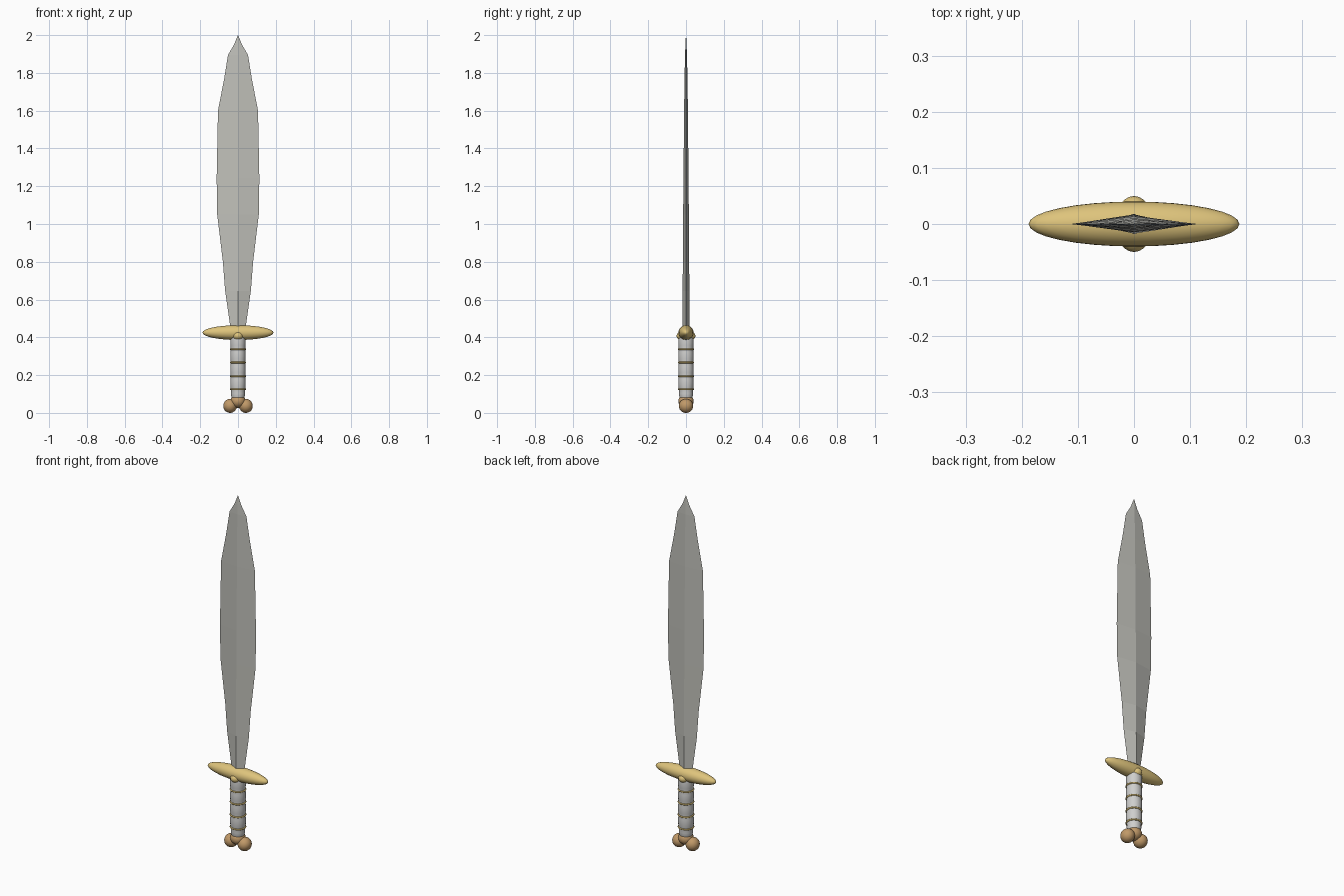
import bpy, bmesh, math
from mathutils import Matrix

cube = bpy.data.objects.get("Cube")
if cube:
    bpy.data.objects.remove(cube, do_unlink=True)


def material(name, rgb):
    m = bpy.data.materials.new(name)
    m.use_nodes = True
    m.diffuse_color = (*rgb, 1)
    bsdf = m.node_tree.nodes["Principled BSDF"]
    bsdf.inputs["Base Color"].default_value = (*rgb, 1)
    return m


STEEL = material("steel", (0.53, 0.53, 0.49))
GOLD = material("gold", (0.73, 0.55, 0.20))
WRAP = material("pale wrap", (0.62, 0.62, 0.61))
BRONZE = material("bronze", (0.53, 0.32, 0.14))


def finish(bm, name, mat, smooth=True):
    bmesh.ops.recalc_face_normals(bm, faces=bm.faces)
    mesh = bpy.data.meshes.new(name)
    bm.to_mesh(mesh)
    bm.free()
    mesh.materials.append(mat)
    for p in mesh.polygons:
        p.use_smooth = smooth
    obj = bpy.data.objects.new(name, mesh)
    bpy.context.collection.objects.link(obj)
    return obj


def loft(rings, bm):
    """Skin equal-sized rings of points and cap both ends."""
    loops = [[bm.verts.new(p) for p in ring] for ring in rings]
    n = len(loops[0])
    for a, b in zip(loops, loops[1:]):
        for i in range(n):
            j = (i + 1) % n
            bm.faces.new((a[i], a[j], b[j], b[i]))
    bm.faces.new(loops[0])
    bm.faces.new(loops[-1])


def ellipsoid(name, mat, centre, radii, segments=24, rings=14):
    bm = bmesh.new()
    bmesh.ops.create_uvsphere(bm, u_segments=segments, v_segments=rings, radius=1)
    bm.transform(Matrix.Translation(centre) @ Matrix.Diagonal((*radii, 1)))
    return finish(bm, name, mat)


# Blade: diamond section following a leaf outline (z, half width, half thickness)
outline = [(0.42, 0.038, 0.018), (0.465, 0.042, 0.018), (0.645, 0.068, 0.0175),
           (0.80, 0.080, 0.017), (1.05, 0.110, 0.015), (1.24, 0.113, 0.0135),
           (1.60, 0.106, 0.010), (1.77, 0.073, 0.008), (1.895, 0.053, 0.005),
           (1.95, 0.021, 0.003), (2.0, 0.001, 0.0005)]
bm = bmesh.new()
loft([[(w, 0, z), (0, t, z), (-w, 0, z), (0, -t, z)] for z, w, t in outline], bm)
finish(bm, "blade", STEEL, smooth=False)

# Crossguard with a raised boss through its middle
ellipsoid("crossguard", GOLD, (0, 0, 0.425), (0.188, 0.040, 0.039), 32, 16)
ellipsoid("guard_boss", GOLD, (0, 0, 0.408), (0.034, 0.050, 0.030))

# Grip: gently bulging segments between the bands
SIDES = 20
band_heights = [0.125, 0.194, 0.267, 0.337]
stops = [0.08] + band_heights + [0.41]
profile = [(0.07, 0.032)]
for low, high in zip(stops, stops[1:]):
    base = 0.034 if low < 0.1 else 0.038
    for k in range(4):
        profile.append((low + (high - low) * k / 4,
                        base + 0.003 * math.sin(math.pi * k / 4)))
profile.append((0.41, 0.038))


def circle(r, z):
    return [(r * math.cos(math.tau * i / SIDES),
             r * math.sin(math.tau * i / SIDES), z) for i in range(SIDES)]


bm = bmesh.new()
loft([circle(r, z) for z, r in profile], bm)
finish(bm, "grip", WRAP)

# Thin gold bands around the grip
for n, z in enumerate(band_heights):
    bpy.ops.mesh.primitive_torus_add(location=(0, 0, z), major_radius=0.039,
                                     minor_radius=0.0045, major_segments=SIDES,
                                     minor_segments=8)
    band = bpy.context.object
    band.name = f"grip_band_{n + 1}"
    band.data.materials.append(GOLD)
    bpy.ops.object.shade_smooth()

# Knobbed pommel: a central ball and two side lobes
ellipsoid("pommel_core", BRONZE, (0, 0, 0.062), (0.040, 0.041, 0.036))
for side, s in (("left", 1), ("right", -1)):
    ellipsoid(f"pommel_lobe_{side}", BRONZE, (s * 0.042, 0, 0.037), (0.036, 0.038, 0.037))
